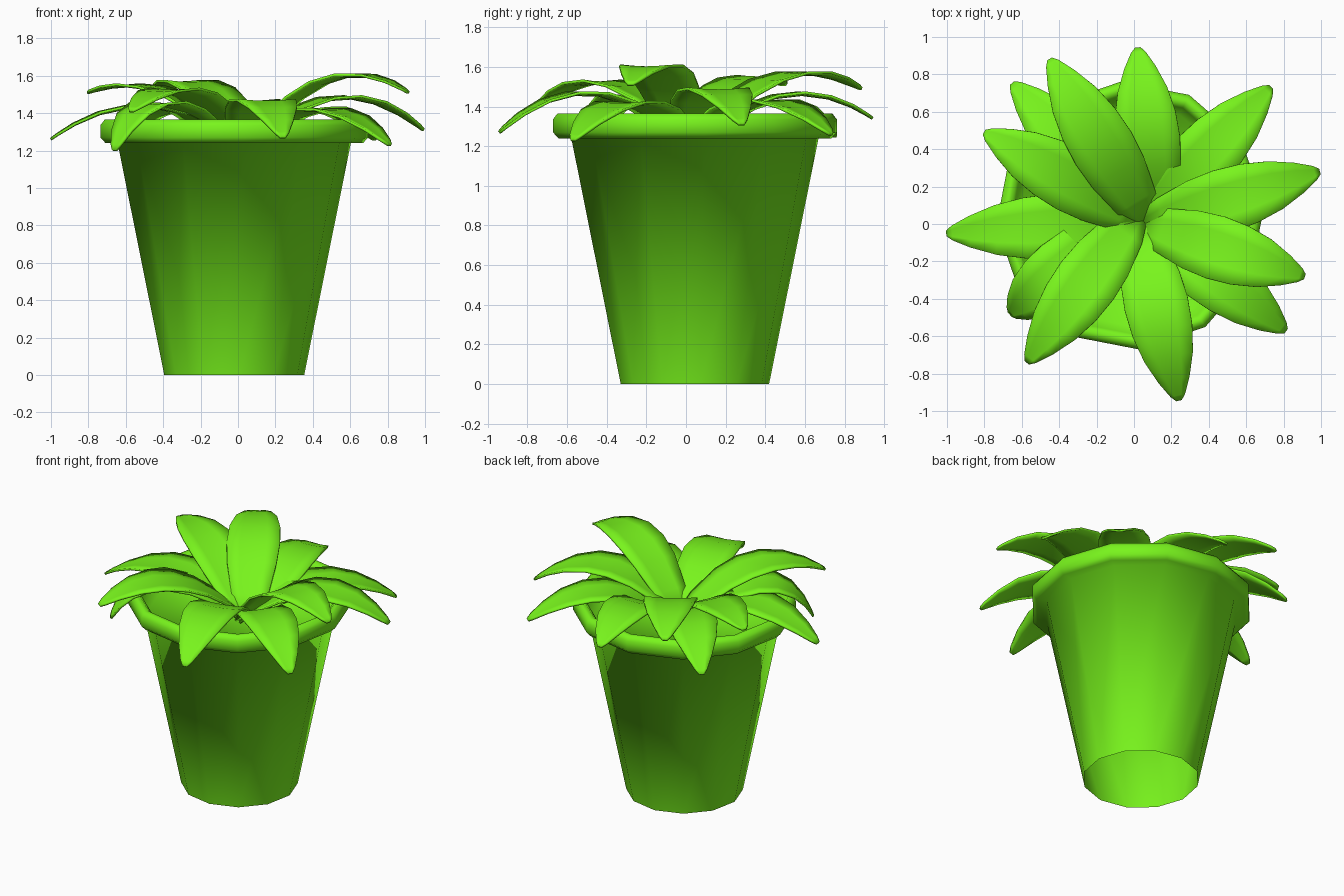
import bpy, bmesh, math
from mathutils import Vector

if "Cube" in bpy.data.objects:
    bpy.data.objects.remove(bpy.data.objects["Cube"])

green = bpy.data.materials.new("leaf_green")
green.diffuse_color = (0.19, 0.91, 0.012, 1)
green.use_nodes = True
green.node_tree.nodes["Principled BSDF"].inputs["Base Color"].default_value = green.diffuse_color


def finish(name, bm, angle):
    bmesh.ops.recalc_face_normals(bm, faces=bm.faces)
    me = bpy.data.meshes.new(name)
    bm.to_mesh(me)
    bm.free()
    ob = bpy.data.objects.new(name, me)
    bpy.context.collection.objects.link(ob)
    me.materials.append(green)
    bpy.ops.object.select_all(action='DESELECT')
    ob.select_set(True)
    bpy.context.view_layer.objects.active = ob
    bpy.ops.object.shade_smooth_by_angle(angle=math.radians(angle))
    return ob


# Pot: lathed profile with rolled rim, open underneath, closed by a soil disc
CX, CY, SIDES = -0.02, 0.045, 12
profile = [(0.375, 0), (0.625, 1.24), (0.69, 1.24), (0.718, 1.27), (0.718, 1.335),
           (0.695, 1.365), (0.665, 1.365), (0.64, 1.34), (0.6, 1.2)]
bm = bmesh.new()
rings = []
for r, z in profile:
    ring = []
    for i in range(SIDES):
        a = math.tau * i / SIDES + math.radians(4)
        ring.append(bm.verts.new((CX + r * math.cos(a), CY + r * math.sin(a), z)))
    rings.append(ring)
for a, b in zip(rings, rings[1:]):
    for i in range(SIDES):
        j = (i + 1) % SIDES
        bm.faces.new((a[i], a[j], b[j], b[i]))
bm.faces.new(rings[-1])
finish("pot", bm, 180)

# Leaf half-width along its length
WIDTHS = [(0, 0.07), (0.12, 0.12), (0.3, 0.16), (0.45, 0.172), (0.6, 0.163),
          (0.75, 0.133), (0.88, 0.085), (0.97, 0.04), (1, 0.015)]


def make_leaf(name, tip, peak_z, base_xy=(0.05, 0.02), push=0.0):
    base = Vector((*base_xy, 1.2))
    tip = Vector(tip)
    flat = Vector((tip.x - base.x, tip.y - base.y, 0)).normalized()
    side = Vector((-flat.y, flat.x, 0))
    # control height makes the arch reach peak_z at 60 % of the length
    ctrl = (base + tip) / 2 + flat * push
    ctrl.z = (peak_z - 0.16 * base.z - 0.36 * tip.z) / 0.48
    bm = bmesh.new()
    rows = []
    for t, w in WIDTHS:
        p = base * (1 - t) ** 2 + ctrl * 2 * t * (1 - t) + tip * t * t
        tangent = ((ctrl - base) * (1 - t) + (tip - ctrl) * t).normalized()
        up = tangent.cross(side)
        rows.append([bm.verts.new(p + side * w * s + up * w * 0.06 * s * s)
                     for s in (-1, -0.5, 0, 0.5, 1)])
    for a, b in zip(rows, rows[1:]):
        for i in range(4):
            bm.faces.new((a[i], a[i + 1], b[i + 1], b[i]))
    ob = finish(name, bm, 60)
    mod = ob.modifiers.new("thickness", 'SOLIDIFY')
    mod.thickness = 0.014
    mod.offset = 0


# Leaves: tip, arch height, base position, outward push of the arch
lower = [((0.02, 0.94, 1.34), 1.46, (0.12, 0.05)),
         ((-0.65, 0.75, 1.25), 1.42),
         ((-1.0, -0.05, 1.26), 1.43),
         ((-0.66, -0.48, 1.20), 1.44, (-0.03, 0.05), 0.19),
         ((0.24, -0.94, 1.27), 1.46, (0.02, -0.01)),
         ((0.81, -0.57, 1.23), 1.41),
         ((0.99, 0.28, 1.31), 1.48, (0.05, -0.01)),
         ((0.73, 0.73, 1.26), 1.42)]
upper = [((-0.45, 0.88, 1.49), 1.56, (0.07, 0.02)),
         ((-0.80, 0.49, 1.51), 1.53),
         ((-0.57, -0.74, 1.41), 1.52, (0.01, 0.05)),
         ((0.91, -0.28, 1.51), 1.595, (0.05, 0.0))]
for i, leaf in enumerate(lower):
    make_leaf(f"lower_leaf_{i + 1}", *leaf)
for i, leaf in enumerate(upper):
    make_leaf(f"upper_leaf_{i + 1}", *leaf)
